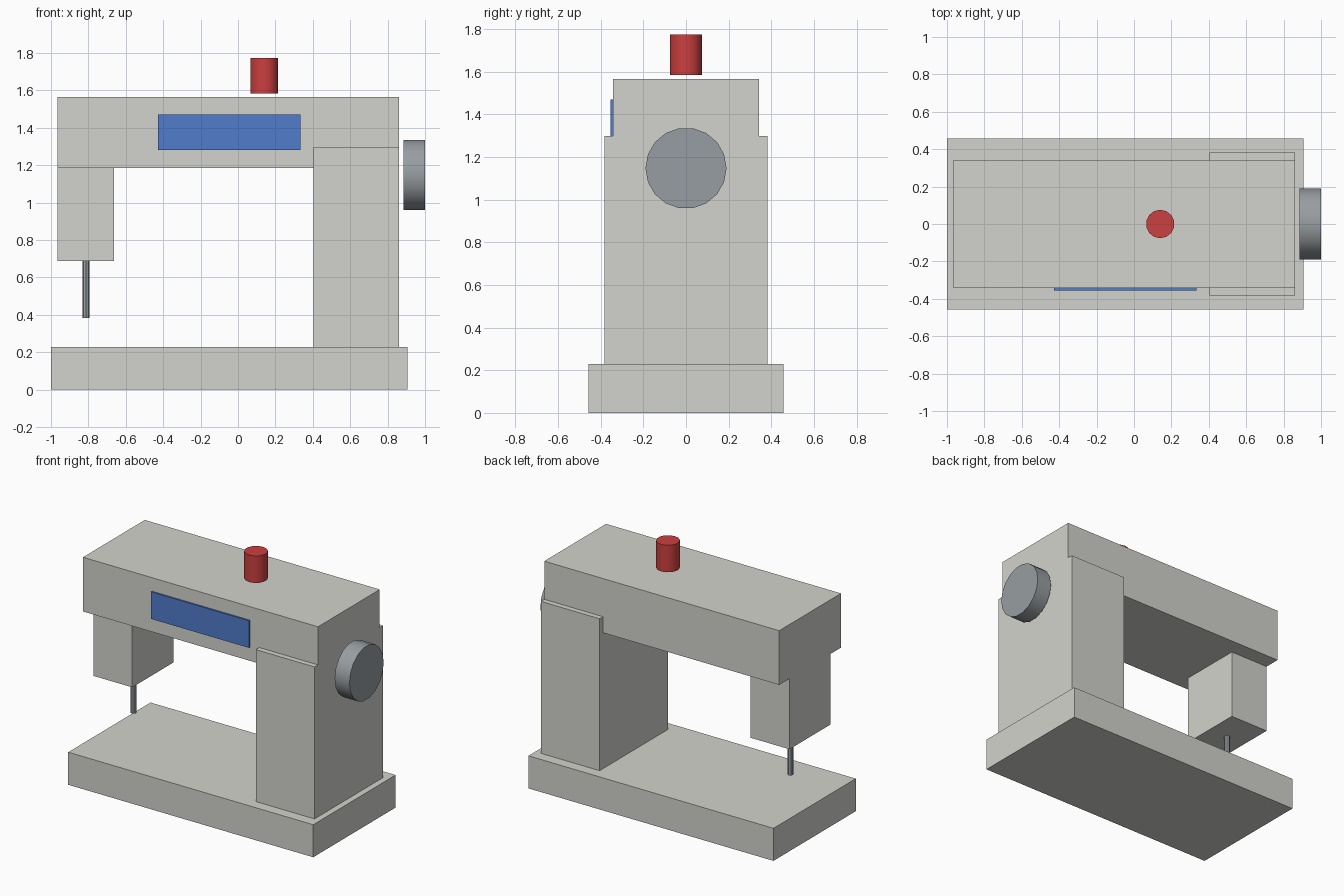
import bpy
import math

if "Cube" in bpy.data.objects:
    bpy.data.objects.remove(bpy.data.objects["Cube"], do_unlink=True)


def material(name, rgb):
    mat = bpy.data.materials.new(name)
    mat.use_nodes = True
    mat.diffuse_color = (*rgb, 1)
    mat.node_tree.nodes["Principled BSDF"].inputs["Base Color"].default_value = (*rgb, 1)
    return mat


body_grey = material("body_grey", (0.65, 0.65, 0.61))
steel = material("steel", (0.31, 0.34, 0.36))
thread_red = material("thread_red", (0.60, 0.05, 0.05))
panel_blue = material("panel_blue", (0.08, 0.20, 0.60))


def box(name, x, y, z, mat):
    """Box spanning the (low, high) pairs x, y and z."""
    spans = (x, y, z)
    bpy.ops.mesh.primitive_cube_add(size=1, location=[(a + b) / 2 for a, b in spans])
    obj = bpy.context.object
    obj.name = name
    obj.scale = [b - a for a, b in spans]
    bpy.ops.object.transform_apply(location=False, rotation=False, scale=True)
    obj.data.materials.append(mat)


def cylinder(name, radius, length, centre, sides, mat, rotation=(0, 0, 0)):
    bpy.ops.mesh.primitive_cylinder_add(vertices=sides, radius=radius, depth=length,
                                        location=centre, rotation=rotation)
    obj = bpy.context.object
    obj.name = name
    obj.data.materials.append(mat)
    bpy.ops.object.shade_smooth_by_angle(angle=math.radians(40))


# Body: base plate, upright column, horizontal arm and needle head
box("base", (-1.0, 0.905), (-0.457, 0.457), (0, 0.229), body_grey)
box("column", (0.405, 0.862), (-0.381, 0.381), (0.229, 1.297), body_grey)
box("arm", (-0.965, 0.862), (-0.343, 0.343), (1.184, 1.565), body_grey)
box("needle_head", (-0.965, -0.662), (-0.229, 0.229), (0.688, 1.184), body_grey)

# Front control panel
box("control_panel", (-0.428, 0.333), (-0.355, -0.34), (1.28, 1.47), panel_blue)

# Needle, hand wheel and thread spool
cylinder("needle", 0.019, 0.305, (-0.812, 0, 0.536), 8, steel)
cylinder("hand_wheel", 0.19, 0.115, (0.942, 0, 1.147), 18, steel, (0, math.pi / 2, 0))
# turn the wheel so a corner points straight up
cylinder("thread_spool", 0.076, 0.19, (0.14, 0, 1.679), 14, thread_red)
